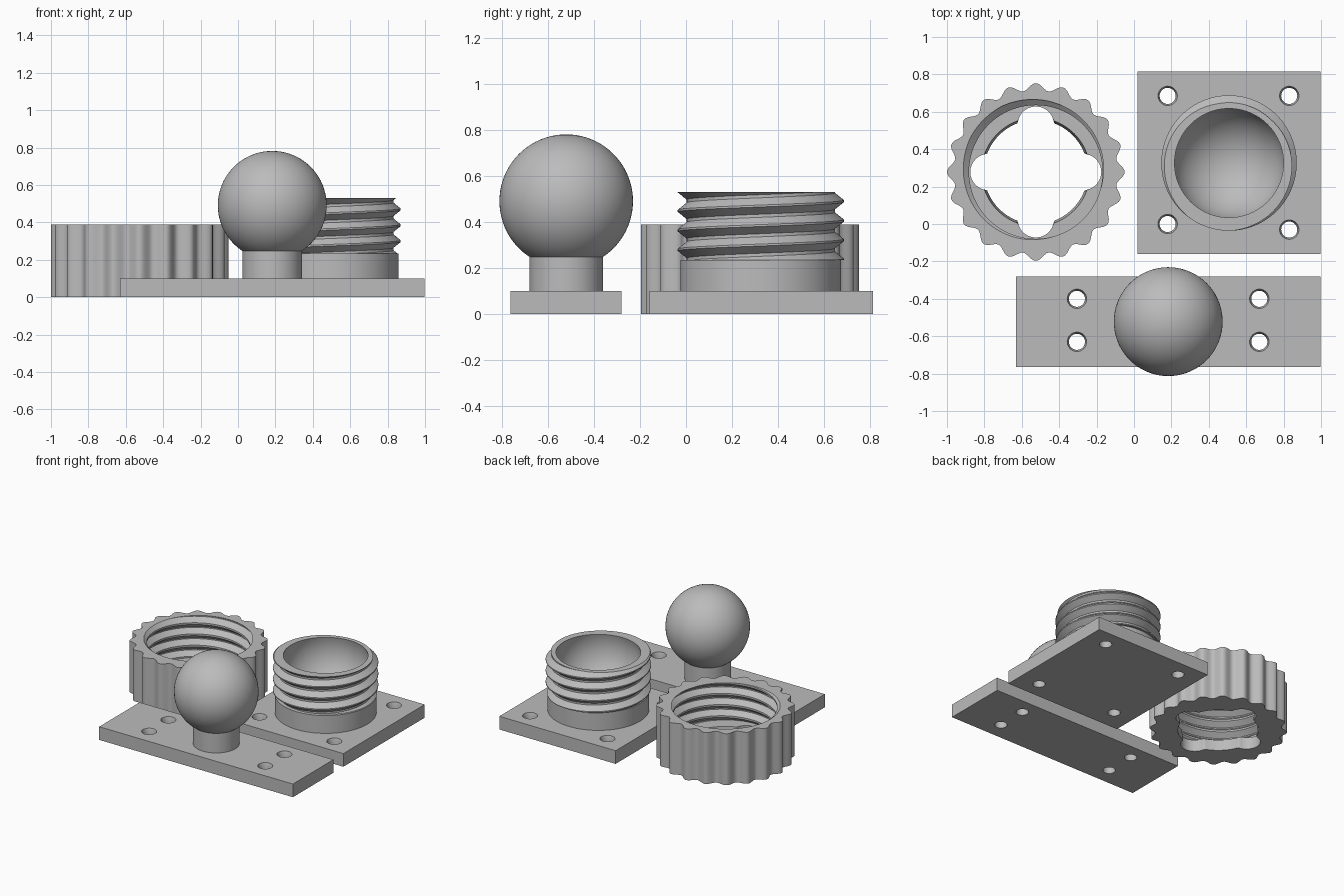
import bpy, bmesh, math
from mathutils import Matrix, Vector

if "Cube" in bpy.data.objects:
    bpy.data.objects.remove(bpy.data.objects["Cube"])

TAU = 2 * math.pi
grey = bpy.data.materials.new("plain grey")
grey.diffuse_color = (0.5, 0.5, 0.5, 1)
grey.use_nodes = True
grey.node_tree.nodes["Principled BSDF"].inputs["Base Color"].default_value = grey.diffuse_color


def finish(name, bm, loc=(0, 0, 0), smooth=True):
    """Turn a bmesh into a named grey object."""
    bmesh.ops.remove_doubles(bm, verts=bm.verts, dist=1e-5)
    bmesh.ops.recalc_face_normals(bm, faces=bm.faces)
    mesh = bpy.data.meshes.new(name)
    bm.to_mesh(mesh)
    bm.free()
    mesh.materials.append(grey)
    ob = bpy.data.objects.new(name, mesh)
    ob.location = loc
    bpy.context.collection.objects.link(ob)
    bpy.ops.object.select_all(action='DESELECT')
    ob.select_set(True)
    bpy.context.view_layer.objects.active = ob
    if smooth:
        bpy.ops.object.shade_smooth_by_angle(angle=math.radians(30))
    return ob


def loft(name, path, n, loc, closed=False):
    """Sweep a section path(theta) -> [(radius, z), ...] round the z axis."""
    bm = bmesh.new()
    cols = []
    for i in range(n + 1):
        t = TAU * i / n
        cols.append([bm.verts.new((r * math.cos(t), r * math.sin(t), z))
                     for r, z in path(t)])
    rows = len(cols[0])
    for a, b in zip(cols, cols[1:]):
        for j in range(rows if closed else rows - 1):
            k = (j + 1) % rows
            bm.faces.new((a[j], b[j], b[k], a[k]))
    return finish(name, bm, loc)


def thread(t, root, tip, zlow, zhigh, peak, pitch=0.085):
    """Section of a right-handed thread; peak is a crest height at theta 0."""
    pts = []
    first = math.floor((zlow - peak) / pitch) - 2
    last = math.ceil((zhigh - peak) / pitch) + 2
    for k in range(first, last):
        for p in (-0.05, 0.05, 0.42, 0.58):
            z = peak + pitch * (k + p + t / TAU)
            z = min(max(z, zlow), zhigh)
            phase = (z - peak) / pitch - t / TAU
            d = abs(phase - round(phase))
            f = min(max((0.42 - d) / 0.37, 0), 1)
            pts.append((root + (tip - root) * f, z))
    return pts


def plate(name, x0, x1, y0, y1, holes, height=0.1):
    """Mounting plate with countersunk screw holes."""
    bm = bmesh.new()
    bmesh.ops.create_cube(bm, size=1, matrix=Matrix.LocRotScale(
        Vector(((x0 + x1) / 2, (y0 + y1) / 2, height / 2)), None,
        Vector((x1 - x0, y1 - y0, height))))
    ob = finish(name, bm, smooth=False)
    cut = bmesh.new()
    for x, y in holes:
        rings = []
        for r, z in ((0.043, -0.05), (0.043, 0.07), (0.052, 0.1), (0.052, 0.15)):
            rings.append([cut.verts.new((x + r * math.cos(TAU * i / 32),
                                         y + r * math.sin(TAU * i / 32), z))
                          for i in range(32)])
        for a, b in zip(rings, rings[1:]):
            for i in range(32):
                j = (i + 1) % 32
                cut.faces.new((a[i], a[j], b[j], b[i]))
        cut.faces.new(rings[0][::-1])
        cut.faces.new(rings[-1])
    cutter = finish(name + "_hole_cutter", cut, smooth=False)
    cutter.hide_render = True
    bpy.context.view_layer.objects.active = ob
    mod = ob.modifiers.new("holes", 'BOOLEAN')
    mod.operation = 'DIFFERENCE'
    mod.solver = 'EXACT'
    mod.object = cutter
    bpy.ops.object.modifier_apply(modifier=mod.name)
    bpy.data.objects.remove(cutter)
    bpy.ops.object.select_all(action='DESELECT')
    ob.select_set(True)
    bpy.ops.object.shade_smooth_by_angle(angle=math.radians(30))


# Ball mount: plate, stem and ball
plate("ball_plate", -0.63, 0.997, -0.765, -0.28,
      [(x, y) for x in (-0.305, 0.67) for y in (-0.40, -0.63)])
loft("ball_stem", lambda t: [(0.16, 0.09), (0.16, 0.27)], 64, (0.183, -0.522, 0))
bm = bmesh.new()
bmesh.ops.create_uvsphere(bm, u_segments=72, v_segments=40, radius=0.291)
finish("ball", bm, (0.183, -0.522, 0.491))

# Socket mount: plate and threaded cup with a spherical bowl
plate("socket_plate", 0.02, 0.997, -0.16, 0.815,
      [(0.18, 0.685), (0.83, 0.685), (0.18, 0.0), (0.83, -0.03)])


def cup_section(t):
    pts = [(0.35, 0.09), (0.35, 0.235)]
    pts += thread(t, 0.323, 0.362, 0.235, 0.53, 0.385)
    radius, centre = 0.302, 0.45
    start = math.asin((0.53 - centre) / radius)
    for i in range(25):
        a = start + (-math.pi / 2 - start) * i / 24
        pts.append((radius * math.cos(a), centre + radius * math.sin(a)))
    return pts


loft("threaded_socket", cup_section, 120, (0.508, 0.326, 0))


# Locking ring: scalloped grip, inner thread and four-lobed opening
def opening(t, base):
    a = (t + math.pi / 4) % (math.pi / 2) - math.pi / 4
    d, r = 0.253, 0.097
    reach = r * r - (d * math.sin(a)) ** 2
    return max(base, d * math.cos(a) + math.sqrt(reach)) if reach > 0 else base


def ring_section(t):
    grip = 0.436 + 0.039 * math.cos(10 * t) ** 2
    pts = [(opening(t, 0.278), 0.0), (grip, 0.0), (grip, 0.39)]
    pts += thread(t, 0.357, 0.395, 0.09, 0.39, 0.39 - 0.085 * 0.375)[::-1]
    pts.append((opening(t, 0.29), 0.09))
    return pts


loft("locking_ring", ring_section, 240, (-0.525, 0.278, 0), closed=True)
